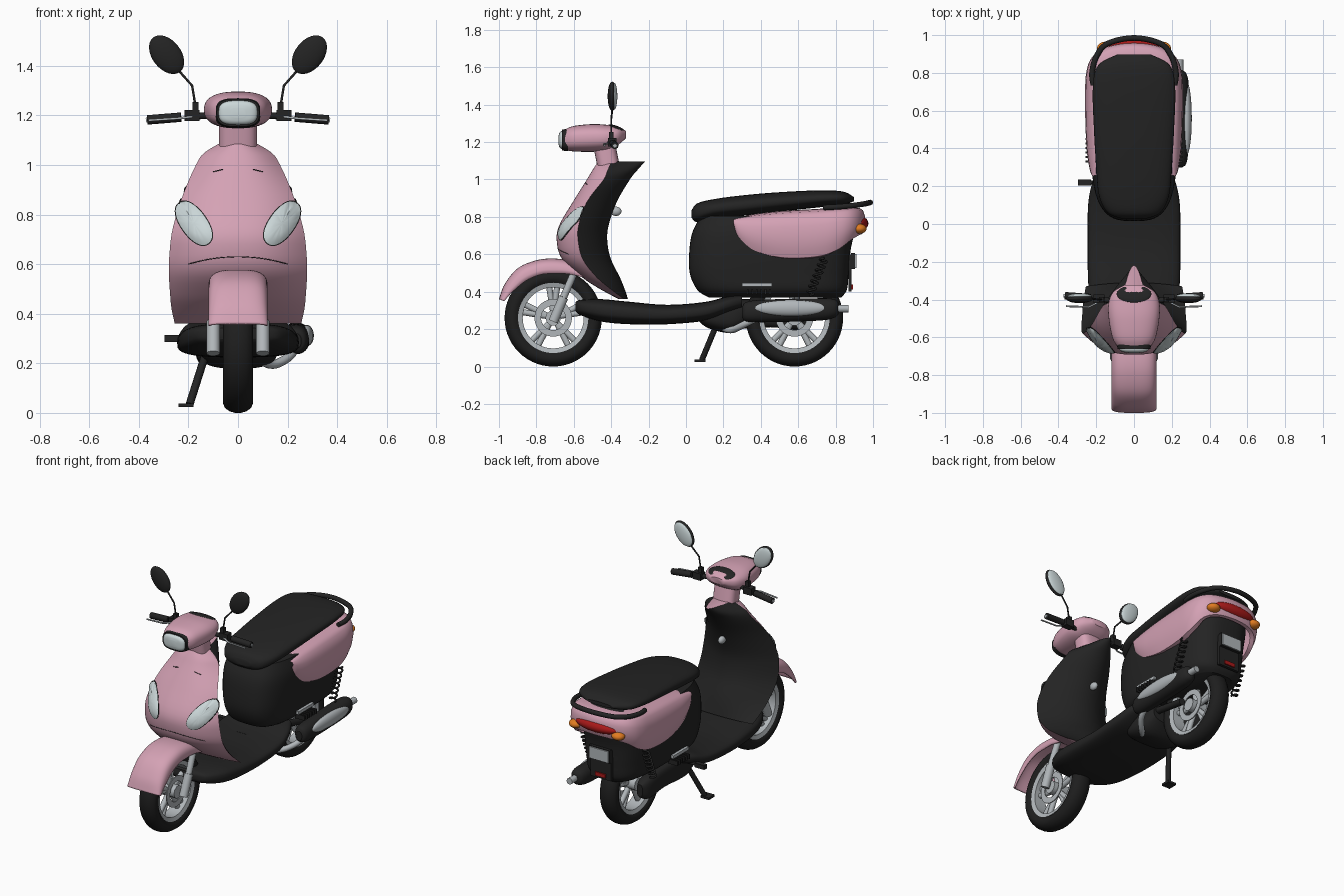
import bpy, bmesh
from math import sin, cos, pi, radians, copysign
from mathutils import Vector

cube = bpy.data.objects.get("Cube")
if cube:
    bpy.data.objects.remove(cube, do_unlink=True)


def material(name, r, g, b):
    m = bpy.data.materials.new(name)
    m.use_nodes = True
    m.diffuse_color = (r, g, b, 1)
    node = next(n for n in m.node_tree.nodes if n.type == 'BSDF_PRINCIPLED')
    node.inputs["Base Color"].default_value = (r, g, b, 1)
    return m


PINK = material("pink paint", .66, .36, .46)
BLACK = material("black plastic", .017, .017, .017)
RUBBER = material("tyre rubber", .013, .013, .013)
SILVER = material("silver metal", .44, .47, .49)
LENS = material("pale lens", .6, .68, .69)
RED = material("red lens", .4, .01, .01)
ORANGE = material("orange lens", .75, .2, .015)


def finish(name, bm, *mats):
    bmesh.ops.recalc_face_normals(bm, faces=bm.faces)
    me = bpy.data.meshes.new(name)
    for f in bm.faces:
        f.smooth = True
    bm.to_mesh(me)
    bm.free()
    for m in mats:
        me.materials.append(m)
    me.set_sharp_from_angle(angle=radians(40))
    ob = bpy.data.objects.new(name, me)
    bpy.context.collection.objects.link(ob)
    return ob


def grid(name, rows, mats, ring=True, loop=False, caps=True, rule=None):
    """Skin a list of point rows."""
    bm = bmesh.new()
    vs = [[bm.verts.new(p) for p in row] for row in rows]
    n, m = len(vs), len(vs[0])
    for i in range(n if loop else n - 1):
        for j in range(m if ring else m - 1):
            a, b = vs[i], vs[(i + 1) % n]
            k = (j + 1) % m
            f = bm.faces.new((a[j], a[k], b[k], b[j]))
            if rule:
                f.material_index = rule(j)
    if caps and ring and not loop:
        bm.faces.new(vs[0])
        bm.faces.new(vs[-1])
    return finish(name, bm, *mats)


def smooth(keys, steps=6):
    """Catmull-Rom resampling of key tuples."""
    out = []
    for i in range(len(keys) - 1):
        a, b, c, d = (keys[max(0, min(len(keys) - 1, i + k))] for k in (-1, 0, 1, 2))
        for s in range(steps):
            t = s / steps
            out.append(tuple(q + .5 * t * (r - p + t * (2 * p - 5 * q + 4 * r - u + t * (3 * (q - r) + u - p)))
                             for p, q, r, u in zip(a, b, c, d)))
    return out + [tuple(keys[-1])]


def power(v, e):
    return copysign(abs(v) ** (2 / e), v)


def oval(e, n=40):
    return [(power(cos(2 * pi * k / n), e), power(sin(2 * pi * k / n), e)) for k in range(n)]


def loft_y(name, keys, mat, e=2.5, xc=0):
    """Loft of (y, half width, centre z, half height) stations."""
    return grid(name, [[(xc + w * c, y, z + h * s) for c, s in oval(e)]
                       for y, w, z, h in smooth(keys)], [mat])


def ellipsoid(name, loc, size, mat, rot=(0, 0, 0)):
    bm = bmesh.new()
    bmesh.ops.create_uvsphere(bm, u_segments=28, v_segments=16, radius=1)
    ob = finish(name, bm, mat)
    ob.location, ob.scale, ob.rotation_euler = loc, size, rot
    return ob


def box(name, loc, size, mat, rot=(0, 0, 0)):
    bm = bmesh.new()
    bmesh.ops.create_cube(bm, size=1)
    bmesh.ops.scale(bm, vec=size, verts=bm.verts)
    ob = finish(name, bm, mat)
    ob.location, ob.rotation_euler = loc, rot
    return ob


def tube(name, pts, r, mat):
    cu = bpy.data.curves.new(name, 'CURVE')
    cu.dimensions, cu.bevel_depth, cu.bevel_resolution = '3D', r, 3
    cu.use_fill_caps = True
    sp = cu.splines.new('POLY')
    sp.points.add(len(pts) - 1)
    for p, q in zip(sp.points, pts):
        p.co = (*q, 1)
    cu.materials.append(mat)
    ob = bpy.data.objects.new(name, cu)
    bpy.context.collection.objects.link(ob)
    return ob


def lathe(name, profile, y, z, mat, n=56):
    """Spin a closed (radius, x) profile about a wheel axle."""
    rows = [[(x, y + r * cos(a), z + r * sin(a)) for r, x in profile]
            for a in (2 * pi * k / n for k in range(n))]
    return grid(name, rows, [mat], loop=True)


# Wheels
def wheel(label, y, z=.26):
    half = [(.183, .044), (.2, .057), (.22, .061), (.24, .053), (.254, .033), (.26, .012)]
    lathe(label + "_tyre", half + [(r, -x) for r, x in reversed(half)], y, z, RUBBER)
    lathe(label + "_rim", [(.188, .05), (.188, -.05), (.163, -.042), (.163, .042)], y, z, SILVER)
    lathe(label + "_brake_disc", [(.1, .048), (.1, .042), (.065, .042), (.065, .048)], y, z, SILVER)
    tube(label + "_hub", [(-.06, y, z), (.06, y, z)], .042, SILVER)
    for k in range(5):
        for turn in (-.13, .13):
            a = 2 * pi * k / 5 + pi / 2
            tube(label + "_spoke", [(0, y + .03 * cos(a), z + .03 * sin(a)),
                                    (0, y + .17 * cos(a + turn), z + .17 * sin(a + turn))], .017, SILVER)


wheel("front", -.71)
wheel("rear", .58)

# Front fender
rows = []
for y, z, d in smooth([(-1, .36, .03), (-.97, .44, .06), (-.9, .525, .08), (-.8, .568, .08),
                       (-.7, .577, .08), (-.6, .56, .07), (-.5, .51, .05)]):
    inward = (Vector((0, -.71, .26)) - Vector((0, y, z))).normalized()
    rows.append([Vector((.12 * power(cos(a), 3.2), y, z)) + inward * d * (1 - power(sin(a), 3.2))
                 for a in (pi * k / 24 for k in range(25))])
fender = grid("front_fender", rows, [PINK], ring=False)
fender.modifiers.new("thickness", 'SOLIDIFY').thickness = .008

# Leg shield: height, half width, front centre y, side edge y, rear centre y
shield = smooth([(1.095, .06, -.47, -.40, -.22), (1.05, .135, -.5, -.42, -.26), (1, .17, -.53, -.44, -.3),
                 (.88, .222, -.605, -.53, -.37), (.75, .262, -.68, -.575, -.415), (.66, .275, -.69, -.575, -.42),
                 (.57, .279, -.66, -.55, -.4), (.48, .274, -.56, -.48, -.355), (.42, .268, -.47, -.41, -.33),
                 (.36, .255, -.36, -.33, -.31)], 16)
N = 32
ts = [-1 + 2 * k / N for k in range(N + 1)]
rows = [[(w * t, yc + (ye - yc) * abs(t) ** 2.5, z) for t in ts] +
        [(w * t, ye + (yi - ye) * (1 - t * t), z) for t in reversed(ts[1:-1])]
        for z, w, yc, ye, yi in shield[::4]]
grid("leg_shield", rows, [PINK, BLACK], rule=lambda j: 0 if j < N else 1)


def on_shield(x, z, lift):
    _, w, yc, ye, _ = min(shield, key=lambda r: abs(r[0] - z))
    return (x, yc + (ye - yc) * min(abs(x / w), 1) ** 2.5 - lift, z)


# Indicator lenses and shield seams
def lens(name, side, long, short, depth, mat):
    rows = []
    for r, lift in ((1, -.015), (1, .3), (.8, .7), (.5, .95), (.1, 1)):
        ring = [(long * r * c, short * r * s) for c, s in oval(2.2)]
        rows.append([on_shield(side * (.178 + .58 * u + .815 * v), .765 + .815 * u - .58 * v, depth * lift)
                     for u, v in ring])
    grid(name, rows, [mat])


for side in (-1, 1):
    lens("indicator_trim", side, .104, .055, .006, BLACK)
    lens("indicator_lens", side, .1, .051, .016, LENS)
    tube("shield_slit", [on_shield(side * x, .998 - .25 * x, .001) for x in (.06, .08, .1)], .002, BLACK)
tube("shield_seam", [on_shield(.2 * t, .63 - .03 * t * t, -.001) for t in ts], .002, BLACK)
ellipsoid("ignition_lock", (0, -.375, .83), (.02, .03, .025), SILVER)

# Steering head
loft_y("headset", [(-.65, .088, 1.212, .054), (-.6, .115, 1.218, .068), (-.5, .134, 1.222, .074),
                   (-.42, .135, 1.224, .068), (-.36, .11, 1.235, .048), (-.322, .05, 1.24, .02)], PINK)
loft_y("headlamp_trim", [(-.662, .086, 1.211, .056), (-.63, .094, 1.211, .06)], BLACK, 3)
loft_y("headlamp", [(-.682, .03, 1.211, .02), (-.677, .06, 1.211, .038), (-.665, .077, 1.211, .048),
                    (-.64, .08, 1.211, .051)], LENS, 3)
ellipsoid("dashboard", (0, -.37, 1.272), (.092, .05, .014), BLACK, (radians(-22), 0, 0))
grid("neck", [[(.076 * c, -.42 + .06 * s - .2 * (z - 1.1), z) for c, s in oval(3)]
              for z in (1.0, 1.1, 1.19)], [PINK])

# Mirrored parts
for s in (-1, 1):
    tube("fork_leg", [(s * .1, -.71, .24), (s * .1, -.655, .37)], .027, SILVER)
    tube("fork_tube", [(s * .1, -.655, .37), (s * .095, -.59, .52)], .02, SILVER)
    tube("handlebar", [(s * .1, -.41, 1.2), (s * .2, -.395, 1.196)], .014, BLACK)
    tube("grip", [(s * .23, -.39, 1.193), (s * .365, -.38, 1.182)], .02, BLACK)
    tube("grip_end", [(s * .365, -.38, 1.182), (s * .371, -.38, 1.181)], .01, SILVER)
    box("switch_block", (s * .185, -.395, 1.2), (.06, .045, .045), BLACK)
    tube("brake_lever", [(s * .18, -.41, 1.195), (s * .24, -.44, 1.188), (s * .36, -.435, 1.18)], .005, SILVER)
    box("mirror_mount", (s * .172, -.4, 1.237), (.025, .025, .035), BLACK)
    tube("mirror_stem", [(s * .172, -.4, 1.24), (s * .185, -.4, 1.32), (s * .225, -.395, 1.365),
                         (s * .27, -.39, 1.42)], .005, BLACK)
    tilt = (0, s * radians(38), 0)
    ellipsoid("mirror_shell", (s * .288, -.395, 1.445), (.058, .024, .088), BLACK, tilt)
    ellipsoid("mirror_glass", (s * .288, -.383, 1.445), (.052, .016, .081), LENS, tilt)
    ellipsoid("rear_indicator", (s * .155, .925, .737), (.042, .04, .027), ORANGE)
    box("side_trim", (s * .222, .38, .437), (.018, .16, .02), SILVER)
    tube("shock_spring", [(s * .225 + .02 * cos(a), .66 + .08 * a / 44 + .02 * sin(a), .38 + .2 * a / 44)
                          for a in (k * .4 for k in range(111))], .006, BLACK)
    for k in range(6):
        box("body_vent", (s * .222, .33 + .024 * k, .4), (.07, .01, .03), BLACK)

# Floorboard
loft_y("floorboard", [(-.59, .1, .32, .025), (-.56, .17, .315, .042), (-.45, .225, .3, .06), (-.3, .243, .286, .06),
                      (-.1, .245, .278, .052), (.1, .243, .295, .05), (.22, .22, .33, .045),
                      (.3, .18, .35, .04)], BLACK, 3)

# Body under the seat: height, front y, rear y, half width
rows = [[(w * c, (f + r) / 2 + (r - f) / 2 * s, z) for c, s in oval(3.2, 56)]
        for z, f, r, w in smooth([(.37, .12, .83, .15), (.41, .06, .86, .2), (.5, .02, .87, .215),
                                  (.62, .018, .88, .225), (.72, .035, .9, .225), (.805, .08, .9, .205)])]
grid("body", rows, [BLACK])

# Side panels joined around the tail: x, y, lower edge, upper edge
half = [(.218, .255, .76, .785), (.22, .285, .68, .793), (.226, .37, .615, .807), (.234, .52, .577, .82),
        (.236, .7, .583, .83), (.228, .81, .62, .838), (.195, .885, .675, .842), (.12, .928, .7, .845),
        (0, .943, .705, .847)]
path = smooth(half + [(-x, y, b, t) for x, y, b, t in reversed(half[:-1])])
rows = []
for i, (x, y, low, top) in enumerate(path):
    p, q = path[max(i - 1, 0)], path[min(i + 1, len(path) - 1)]
    out = Vector((q[1] - p[1], p[0] - q[0], 0)).normalized()
    bulge = min(1, (top - low) / .2)
    rows.append([Vector((x, y, low + v * (top - low))) + out * o * bulge
                 for v, o in ((0, -.03), (.02, 0), (.2, .015), (.45, .023), (.7, .019), (.92, .004),
                              (1, -.02), (1.04, -.07), (1.05, -.12))])
grid("side_panels", rows, [PINK], ring=False)

# Seat and grab rail
loft_y("seat", [(.03, .07, .815, .02), (.06, .14, .822, .05), (.15, .185, .843, .052), (.3, .2, .86, .055),
                (.5, .212, .88, .052), (.72, .218, .897, .045), (.84, .19, .9, .035), (.897, .09, .895, .012)], BLACK)
half = [(.215, .735, .85), (.222, .8, .853), (.2, .885, .86), (.14, .955, .87), (0, .985, .877)]
tube("grab_rail", smooth(half + [(-x, y, z) for x, y, z in reversed(half[:-1])]), .015, BLACK)

# Tail lamp, number plate and rear mudguard
ellipsoid("tail_lamp", (0, .92, .765), (.155, .055, .042), RED)
box("rear_mudguard", (0, .877, .5), (.15, .018, .2), BLACK)
box("plate_holder", (0, .893, .565), (.15, .02, .085), BLACK)
box("number_plate", (0, .907, .565), (.14, .008, .075), SILVER)
box("reflector", (0, .89, .425), (.075, .008, .025), RED)

# Engine, drive case and exhaust
loft_y("engine", [(.05, .1, .3, .04), (.12, .15, .275, .07), (.25, .16, .27, .09), (.34, .13, .3, .06)], BLACK, 3)
loft_y("drive_case", [(.15, .03, .29, .05), (.22, .045, .28, .08), (.45, .045, .28, .07), (.6, .045, .265, .07),
                      (.66, .02, .265, .04)], BLACK, 3, -.125)
tube("axle_arm", [(.09, .3, .32), (.11, .58, .26)], .022, BLACK)
tube("exhaust_pipe", smooth([(.08, .18, .22), (.14, .24, .195), (.21, .32, .23), (.235, .42, .28)]), .018, SILVER)
loft_y("exhaust", [(.3, .02, .29, .03), (.36, .05, .295, .058), (.7, .055, .305, .06), (.79, .045, .31, .05),
                   (.815, .02, .31, .03)], BLACK, 2.2, .235)
ellipsoid("exhaust_cover", (.278, .56, .312), (.028, .195, .043), SILVER)
tube("exhaust_tip", [(.24, .79, .31), (.24, .87, .31)], .021, SILVER)

# Side stand and starter pedal
tube("stand_leg", [(-.13, .17, .24), (-.195, .085, .035)], .016, BLACK)
box("stand_foot", (-.21, .075, .03), (.06, .06, .014), BLACK)
tube("pedal_arm", [(-.15, .22, .3), (-.24, .22, .3)], .01, BLACK)
box("pedal", (-.262, .22, .3), (.07, .03, .028), BLACK)
